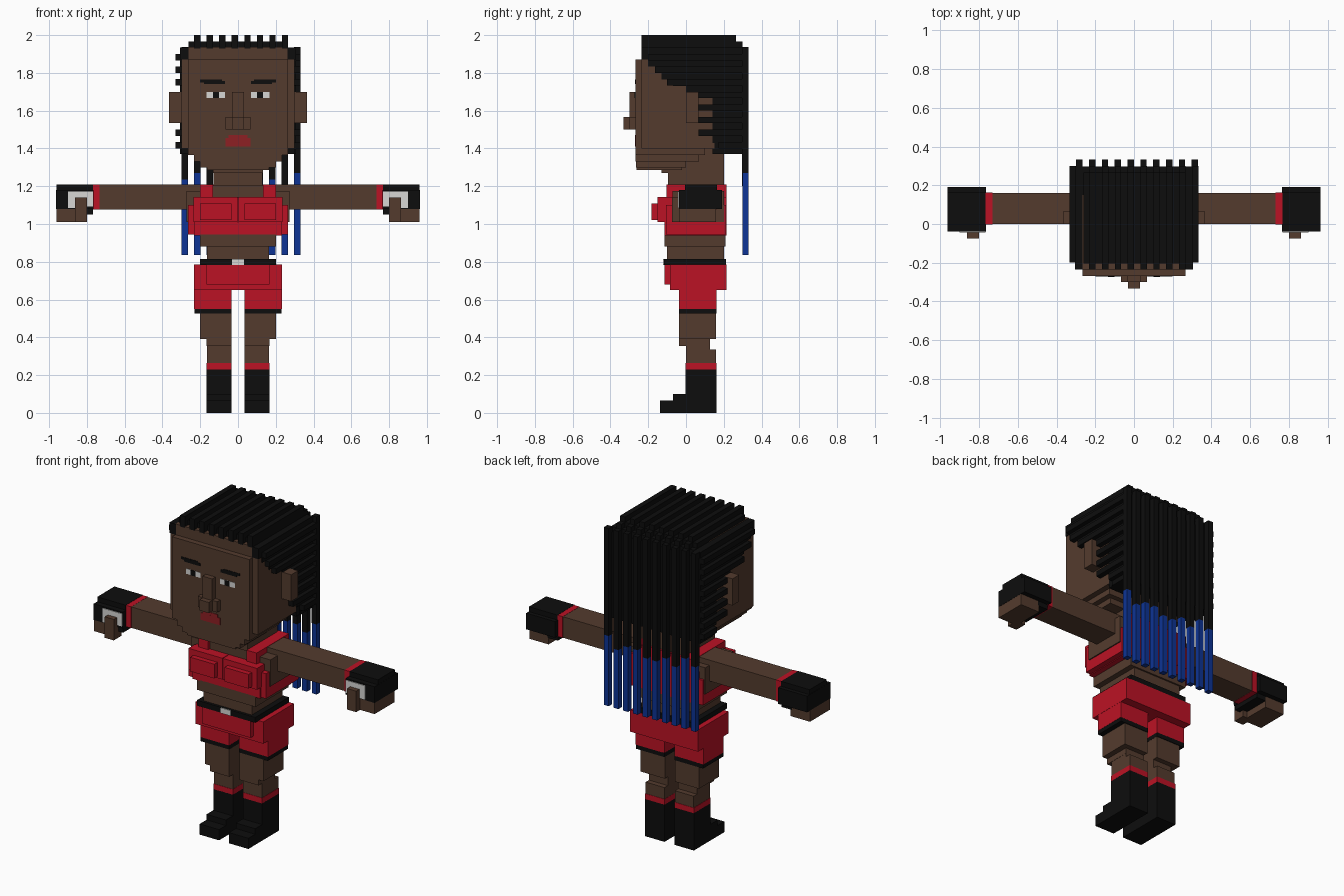
import bpy, bmesh

def material(name, r, g, b):
    m = bpy.data.materials.new(name)
    m.diffuse_color = (r, g, b, 1)
    return m

SKIN = material("brown skin", 0.088, 0.044, 0.027)
RED = material("red cloth", 0.50, 0.006, 0.018)
BLACK = material("black", 0.004, 0.004, 0.004)
BLUE = material("blue", 0.004, 0.034, 0.30)
WHITE = material("light grey", 0.68, 0.68, 0.66)
LIPS = material("lip red", 0.27, 0.014, 0.017)

def part(name, mat, boxes, mirror=False):
    """One object made of boxes (x0, x1, y0, y1, z0, z1), optionally mirrored in x."""
    bm = bmesh.new()
    todo = list(boxes)
    if mirror:
        todo += [(-b[1], -b[0]) + tuple(b[2:]) for b in boxes]
    for x0, x1, y0, y1, z0, z1 in todo:
        for v in bmesh.ops.create_cube(bm, size=1)["verts"]:
            v.co = (x0 if v.co.x < 0 else x1,
                    y0 if v.co.y < 0 else y1,
                    z0 if v.co.z < 0 else z1)
    me = bpy.data.meshes.new(name)
    bm.to_mesh(me)
    bm.free()
    me.materials.append(mat)
    ob = bpy.data.objects.new(name, me)
    bpy.context.collection.objects.link(ob)
    return ob

def sym(w, *rest):
    return (-w, w) + rest

U = 0.033  # block unit

# Head, stepped jaw and neck
part("head", SKIN, [sym(.30, -.235, .15, 1.40, 1.87),
                    sym(.265, -.234, .15, 1.87, 1.937),
                    sym(.265, -.268, -.23, 1.37, 1.87),
                    sym(.265, -.266, .10, 1.365, 1.402),
                    sym(.232, -.267, .07, 1.33, 1.37),
                    sym(.20, -.265, .0, 1.30, 1.335)])
part("chin", SKIN, [sym(.165, -.262, -.02, 1.285, 1.305),
                    sym(.132, -.13, .0, 1.27, 1.29)])
part("neck", SKIN, [sym(.131, -.095, .20, 1.20, 1.40)])
part("ears", SKIN, [(.295, .365, 0, .066, 1.535, 1.70)], True)
part("nose", SKIN, [sym(.033, -.30, -.26, 1.50, 1.70),
                    sym(.066, -.299, -.26, 1.50, 1.567),
                    sym(.032, -.332, -.29, 1.50, 1.566)])

# Painted face plates
FY = -.268
part("lips", LIPS, [sym(.066, FY - .003, FY + .002, 1.41, 1.455),
                    sym(.05, FY - .0028, FY + .002, 1.45, 1.472)])
part("eye_whites", WHITE, [(.068, .168, FY - .003, FY + .002, 1.668, 1.70)], True)
part("pupils", BLACK, [(.10, .133, FY - .005, FY + .002, 1.668, 1.70)], True)
part("eyebrows", BLACK, [(.07, .18, FY - .003, FY + .002, 1.74, 1.757),
                         (.085, .20, FY - .0028, FY + .002, 1.75, 1.765)], True)

# Hair base: cap, back block and stepped side layers
side = [(-.235, 1.87, 1.935), (-.20, 1.835, 1.88), (-.165, 1.80, 1.84),
        (-.13, 1.765, 1.81), (-.07, 1.73, 1.77), (0, 1.70, 1.74), (.066, 1.67, 1.71),
        (.14, 1.43, 1.68), (.172, 1.37, 1.44)]
part("hair_base", BLACK, [sym(.262, -.205, .265, 1.93, 1.967),
                          sym(.262, .10, .296, 1.88, 1.937),
                          sym(.30, .14, .298, 1.37, 1.90)])
part("hair_sides", BLACK, [(.262, .306, y, .297, a, b) for y, a, b in side], True)

# Strands along the top and along the sides
xs = [-.232 + .0663 * i for i in range(8)]
part("top_strands", BLACK, [(x, x + U, -.236, .266, 1.93, 2.0) for x in xs]
     + [(x, x + U, .25, .30, 1.92, 1.967) for x in xs])
starts = [.172, .066, .066, .066, .066, -.10, -.165, -.20]
part("side_strands", BLACK, [(.298, .332, y, .30, 1.40 + .0667 * i, 1.40 + .0667 * i + U)
                             for i, y in enumerate(starts)], True)

# Hanging braids with blue ends
bx = [-.299 + .0663 * i for i in range(10)]
change = [1.235, 1.27, 1.20, 1.235, 1.20, 1.20, 1.235, 1.235, 1.20, 1.27]
part("braids", BLACK, [(x, x + U, .296, .332, c, 1.936) for x, c in zip(bx, change)])
part("braid_ends", BLUE, [(x, x + U, .298, .332, .835, c) for x, c in zip(bx, change)])

# Torso
part("waist", SKIN, [sym(.165, -.10, .20, .80, .91), sym(.20, -.114, .21, .88, .945)])
part("upper_chest", SKIN, [sym(.135, -.085, .20, 1.10, 1.205)])
part("shoulders", SKIN, [(.19, .272, -.072, .20, 1.01, 1.175)], True)
part("top_body", RED, [sym(.232, -.114, .214, .94, 1.01),
                       sym(.265, -.105, .213, .945, 1.10),
                       sym(.232, -.10, .214, 1.0, 1.14),
                       sym(.20, .198, .215, 1.0, 1.21)])
part("top_straps", RED, [(.132, .20, -.103, .214, 1.10, 1.21)], True)
part("top_bust", RED, [(.002, .235, -.15, -.09, 1.01, 1.142),
                       (.035, .20, -.182, -.14, 1.02, 1.108)], True)

# Arms, cuffs, gloves and hands
part("arms", SKIN, [(.20, .735, 0, .16, 1.078, 1.208)], True)
part("cuffs", RED, [(.732, .768, -.002, .162, 1.077, 1.209)], True)
part("gloves", BLACK, [(.765, .963, -.038, .19, 1.08, 1.18),
                       (.767, .962, -.004, .164, 1.17, 1.21),
                       (.767, .84, -.03, .16, 1.05, 1.09)], True)
part("glove_panels", WHITE, [(.767, .90, -.043, -.03, 1.14, 1.172),
                             (.767, .80, -.0428, -.03, 1.093, 1.15),
                             (.86, .90, -.0426, -.03, 1.085, 1.15)], True)
part("fingers", SKIN, [(.83, .962, -.036, .16, 1.01, 1.082)], True)
part("thumbs", SKIN, [(.80, .862, -.074, .0, 1.01, 1.14)], True)

# Belt and shorts
part("belt", BLACK, [sym(.20, -.117, .213, .783, .816)])
part("buckle", WHITE, [sym(.033, -.122, -.11, .783, .816)])
part("shorts", RED, [sym(.233, -.085, .214, .65, .785),
                     sym(.166, -.115, -.07, .68, .784)])
part("shorts_legs", RED, [(.034, .232, -.038, .162, .55, .66)], True)
part("shorts_hems", BLACK, [(.034, .231, -.038, .162, .525, .552)], True)

# Legs and boots
part("thighs", SKIN, [(.035, .20, -.036, .158, .39, .53)], True)
part("knees", SKIN, [(.035, .166, -.036, .127, .355, .395)], True)
part("calves", SKIN, [(.035, .165, 0, .127, .25, .36),
                      (.0355, .1645, .05, .16, .25, .335)], True)
part("boot_bands", RED, [(.034, .167, -.002, .162, .23, .264)], True)
part("boots", BLACK, [(.034, .167, -.002, .162, 0, .231),
                      (.034, .167, -.07, .01, .05, .10),
                      (.034, .167, -.137, .0, 0, .066)], True)
